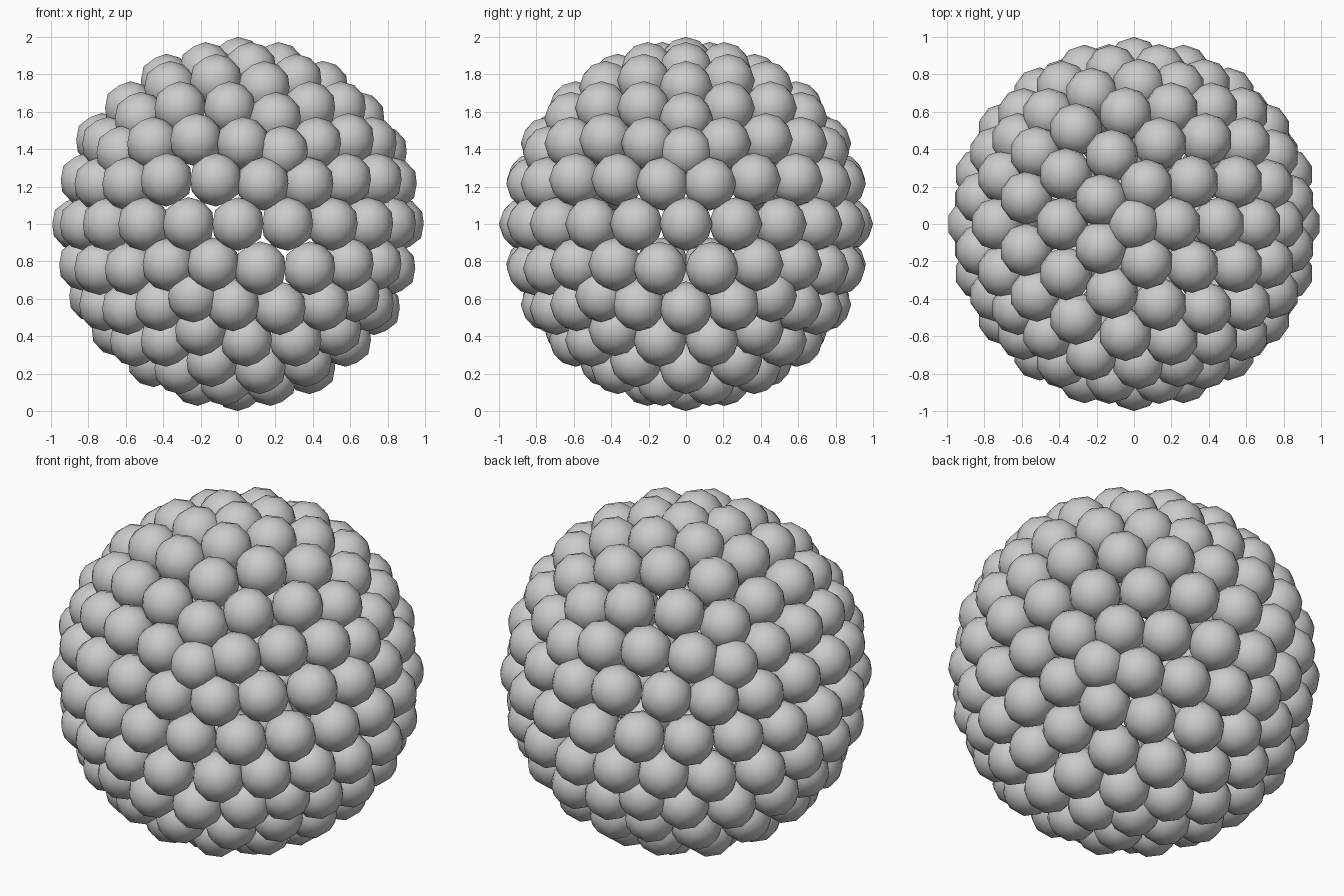
import bpy, bmesh
from mathutils import Matrix

if "Cube" in bpy.data.objects:
    bpy.data.objects.remove(bpy.data.objects["Cube"])

BALL_R = 0.143            # radius of each small ball
SHELL_R = 1.0 - BALL_R    # radius of the sphere the centres lie on

# Ball centres: the vertices of an icosphere
shell = bmesh.new()
bmesh.ops.create_icosphere(shell, subdivisions=3, radius=SHELL_R)
centres = [v.co.copy() for v in shell.verts]
shell.free()

# Low-poly ball placed at every centre
bm = bmesh.new()
for c in centres:
    bmesh.ops.create_icosphere(bm, subdivisions=2, radius=BALL_R,
                               matrix=Matrix.Translation((c.x, c.y, c.z + 1.0)))
for f in bm.faces:
    f.smooth = True

mesh = bpy.data.meshes.new("ball_cluster")
bm.to_mesh(mesh)
bm.free()
bpy.context.collection.objects.link(bpy.data.objects.new("ball_cluster", mesh))
